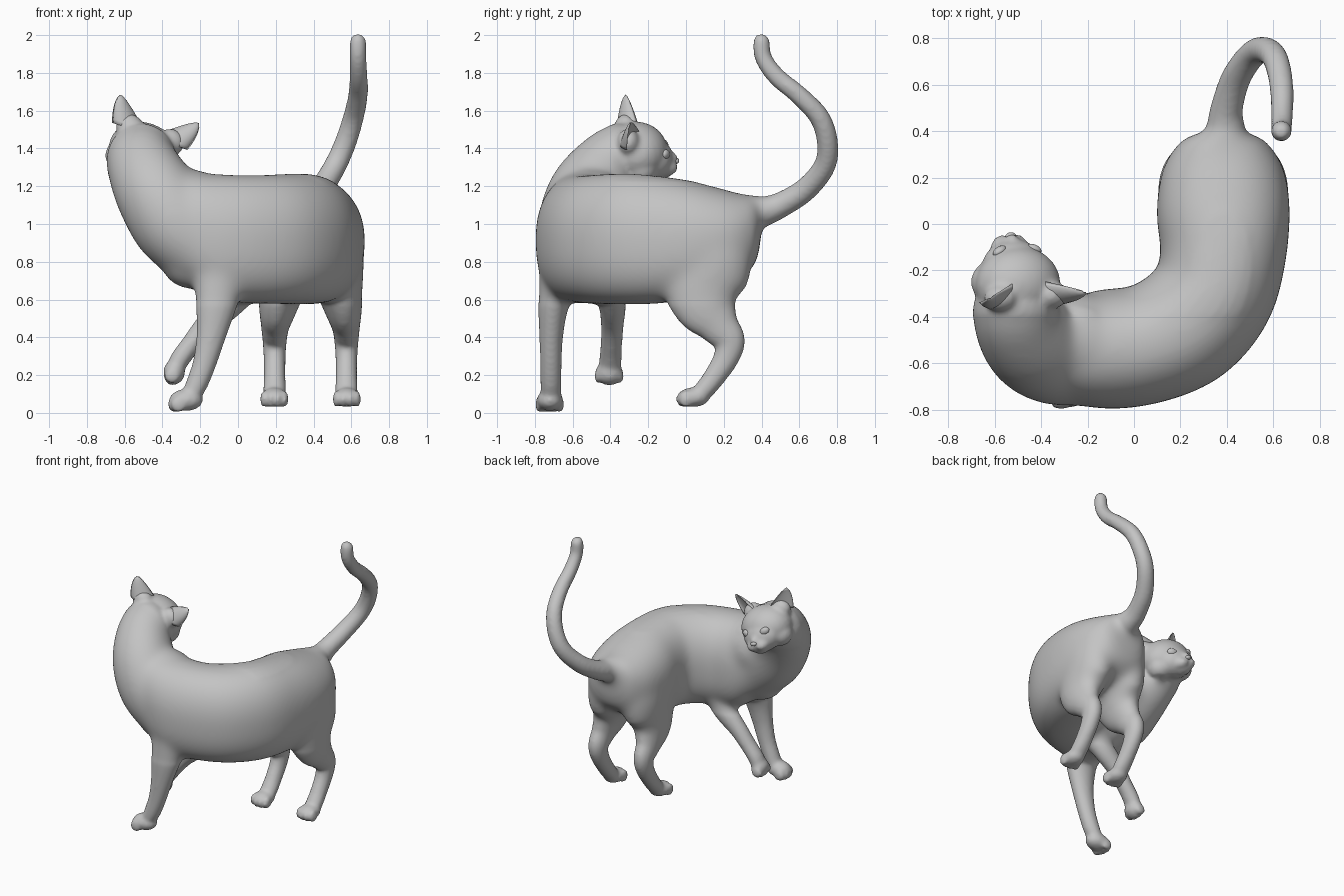
import bpy, bmesh, math
from mathutils import Vector, Matrix

fur = bpy.data.materials.new("grey")
fur.diffuse_color = (0.55, 0.55, 0.55, 1)


def finish(bm, name):
    bmesh.ops.recalc_face_normals(bm, faces=bm.faces)
    me = bpy.data.meshes.new(name)
    bm.to_mesh(me)
    bm.free()
    me.materials.append(fur)
    for p in me.polygons:
        p.use_smooth = True
    ob = bpy.data.objects.new(name, me)
    bpy.context.collection.objects.link(ob)
    return ob


def blend(ob, voxel, light, heavy, is_trunk):
    """Fuse overlapping parts, soften all lightly and the trunk strongly."""
    r = ob.modifiers.new("fuse", 'REMESH')
    r.mode = 'VOXEL'
    r.voxel_size = voxel
    bpy.context.view_layer.update()
    bm = bmesh.new()
    bm.from_object(ob, bpy.context.evaluated_depsgraph_get())
    ob.modifiers.clear()
    trunk = [v for v in bm.verts if is_trunk(v.co)]
    for verts, times in ((trunk, heavy), (bm.verts[:], light)):
        for _ in range(times):
            bmesh.ops.smooth_vert(bm, verts=verts, factor=0.5, use_axis_x=True,
                                  use_axis_y=True, use_axis_z=True)
    for f in bm.faces:
        f.smooth = True
        f.material_index = 0
    bm.to_mesh(ob.data)
    bm.free()


def catmull(a, b, c, d, t):
    return [0.5 * (2 * q + (r - p) * t + (2 * p - 5 * q + 4 * r - s) * t * t
                   + (3 * q - p - 3 * r + s) * t ** 3) for p, q, r, s in zip(a, b, c, d)]


def tube(bm, rows, ref, steps=5, n=28, flat=False, top=1.0, low=1.0):
    """Loft ovals through rows of (x, y, z, half width, half height along ref).
    top and low below 1 make the upper and lower halves boxier."""
    pts = []
    for i in range(len(rows) - 1):
        q = [rows[max(i - 1, 0)], rows[i], rows[i + 1], rows[min(i + 2, len(rows) - 1)]]
        pts += [catmull(*q, k / steps) for k in range(steps)]
    pts.append(rows[-1])
    rings = []
    for i, p in enumerate(pts):
        tan = Vector(pts[min(i + 1, len(pts) - 1)][:3]) - Vector(pts[max(i - 1, 0)][:3])
        if flat:
            tan.z = 0
        tan.normalize()
        side = tan.cross(Vector(ref)).normalized()
        up = side.cross(tan)
        ring = []
        for k in range(n):
            a = 2 * math.pi * k / n
            c, s = math.cos(a), math.sin(a)
            e = top if s > 0 else low
            c, s = math.copysign(abs(c) ** e, c), math.copysign(abs(s) ** e, s)
            ring.append(bm.verts.new(Vector(p[:3]) + side * p[3] * c + up * p[4] * s))
        rings.append(ring)
    for r, s in zip(rings, rings[1:]):
        for k in range(n):
            bm.faces.new((r[k], r[(k + 1) % n], s[(k + 1) % n], s[k]))
    bm.faces.new(rings[0])
    bm.faces.new(rings[-1])


def ball(bm, centre, radii, frame=Matrix()):
    m = frame @ Matrix.Translation(centre) @ Matrix.Diagonal((*radii, 1))
    bmesh.ops.create_uvsphere(bm, u_segments=24, v_segments=16, radius=1, matrix=m)


body = bmesh.new()
Y, Z = (0, 1, 0), (0, 0, 1)

# torso, bent from the rump round to the chest
tube(body, [
    (0.385, 0.395, 1.00, 0.10, 0.10), (0.385, 0.365, 0.965, 0.175, 0.18),
    (0.385, 0.28, 0.935, 0.242, 0.228), (0.385, 0.18, 0.925, 0.275, 0.265),
    (0.385, 0.04, 0.92, 0.288, 0.305),
    (0.385, -0.12, 0.915, 0.273, 0.335), (0.345, -0.30, 0.92, 0.263, 0.346),
    (0.22, -0.44, 0.92, 0.268, 0.344), (0.05, -0.52, 0.92, 0.258, 0.340),
    (-0.13, -0.54, 0.93, 0.258, 0.335), (-0.28, -0.545, 0.99, 0.22, 0.28),
    (-0.42, -0.53, 1.05, 0.13, 0.17)], Z, n=40, flat=True, top=0.92, low=0.76)

# neck rising from the chest to the back of the head, withers and breast
tube(body, [
    (-0.18, -0.55, 0.85, 0.21, 0.22), (-0.32, -0.55, 1.00, 0.24, 0.235),
    (-0.43, -0.51, 1.16, 0.222, 0.222), (-0.50, -0.42, 1.30, 0.195, 0.19),
    (-0.515, -0.32, 1.39, 0.168, 0.16), (-0.515, -0.25, 1.42, 0.1, 0.1)], Y)
ball(body, (-0.25, -0.51, 1.075), (0.22, 0.215, 0.215))
ball(body, (-0.26, -0.56, 0.81), (0.15, 0.16, 0.155))

# tail
tube(body, [
    (0.39, 0.27, 1.02, 0.10, 0.10), (0.39, 0.37, 1.06, 0.098, 0.096),
    (0.395, 0.42, 1.07, 0.08, 0.083),
    (0.40, 0.50, 1.10, 0.068, 0.07), (0.44, 0.63, 1.18, 0.062, 0.064),
    (0.51, 0.73, 1.30, 0.058, 0.06), (0.565, 0.75, 1.42, 0.056, 0.058),
    (0.61, 0.71, 1.56, 0.054, 0.055), (0.635, 0.60, 1.68, 0.05, 0.052),
    (0.638, 0.48, 1.78, 0.048, 0.048), (0.635, 0.41, 1.88, 0.045, 0.045),
    (0.635, 0.40, 1.97, 0.043, 0.043), (0.635, 0.40, 2.004, 0.022, 0.022)], (1, 0, 0))

# hind legs, mirrored about the rump centre line
for s in (-1, 1):
    c = 0.384
    profile = [(0.11, 0.14, 1.00, 0.12, 0.16), (0.13, 0.14, 0.85, 0.15, 0.215),
               (0.15, 0.10, 0.68, 0.13, 0.225),
               (0.172, 0.115, 0.56, 0.102, 0.175), (0.187, 0.175, 0.46, 0.075, 0.11),
               (0.19, 0.230, 0.38, 0.064, 0.084), (0.19, 0.212, 0.29, 0.058, 0.068),
               (0.19, 0.15, 0.19, 0.057, 0.058), (0.19, 0.09, 0.115, 0.06, 0.052),
               (0.19, 0.05, 0.085, 0.05, 0.045)]
    tube(body, [(c + s * p[0], *p[1:]) for p in profile], Y)
    x = c + s * 0.192
    ball(body, (x, 0.04, 0.083), (0.07, 0.085, 0.052))
    for o in (-0.055, -0.019, 0.019, 0.055):
        ball(body, (x + o, -0.02 + abs(o) * 0.4, 0.073), (0.02, 0.042, 0.045))

# planted front leg
tube(body, [
    (-0.08, -0.60, 1.00, 0.12, 0.12), (-0.085, -0.63, 0.85, 0.14, 0.13),
    (-0.10, -0.66, 0.72, 0.145, 0.12),
    (-0.115, -0.70, 0.58, 0.112, 0.084), (-0.14, -0.713, 0.42, 0.08, 0.064),
    (-0.175, -0.715, 0.27, 0.063, 0.057), (-0.215, -0.715, 0.16, 0.058, 0.056),
    (-0.25, -0.715, 0.09, 0.05, 0.055)], Y)
ball(body, (-0.275, -0.72, 0.068), (0.09, 0.07, 0.058))
for o in (-0.055, -0.019, 0.019, 0.055):
    ball(body, (-0.342 + abs(o) * 0.5, -0.722 + o, 0.045), (0.042, 0.021, 0.045))

# lifted front leg with hanging paw
tube(body, [
    (0.03, -0.41, 0.68, 0.10, 0.09), (-0.06, -0.39, 0.57, 0.082, 0.072),
    (-0.17, -0.39, 0.46, 0.062, 0.06), (-0.25, -0.395, 0.36, 0.054, 0.057),
    (-0.31, -0.40, 0.28, 0.052, 0.06), (-0.335, -0.405, 0.22, 0.045, 0.06)], Y)
ball(body, (-0.338, -0.407, 0.215), (0.058, 0.072, 0.065))
for o in (-0.057, -0.019, 0.019, 0.057):
    ball(body, (-0.348, -0.407 + o, 0.178 + abs(o) * 0.3), (0.042, 0.021, 0.04))

# head frame: local x across the face, y towards the nose, z to the crown
fwd = Vector((-0.08, 1, -0.05)).normalized()
up = Vector((0.34, 0, 0.94))
right = fwd.cross(up).normalized()
up = right.cross(fwd)
head = Matrix.Translation((-0.5, -0.26, 1.385)) @ Matrix((right, fwd, up)).transposed().to_4x4()

# skull, face, chin, nose bridge, muzzle pads, cheeks, ear roots
ball(body, (0, 0, 0), (0.188, 0.165, 0.152), head)
ball(body, (0, 0.08, -0.035), (0.142, 0.115, 0.112), head)
ball(body, (0, 0.13, -0.1), (0.065, 0.07, 0.045), head)
ball(body, (0, 0.145, -0.03), (0.038, 0.079, 0.042), head)
for s in (-1, 1):
    ball(body, (s * 0.033, 0.155, -0.07), (0.053, 0.066, 0.045), head)
    ball(body, (s * 0.1, 0.02, -0.06), (0.088, 0.09, 0.085), head)
    ball(body, (s * 0.115, -0.06, 0.09), (0.075, 0.06, 0.07), head)
blend(finish(body, "body"), 0.0125, 4, 40, lambda p: p.z > 0.57 and p.y < 0.42
      and (p.z < 1.22 or p.y < -0.4))

# ears: crescent shells tapering to a point, open to the front
for s, name in ((-1, "left_ear"), (1, "right_ear")):
    bm = bmesh.new()
    n, rows = 10, 9
    turn = Matrix.Rotation(-s * math.radians(25), 3, 'Z')
    rings = []
    for i in range(rows):
        t = i / (rows - 1)
        w = 0.1 * (1 - t) ** 0.8 * (1 + 0.3 * t) + 0.008
        d = 0.065 * (1 - t) ** 0.8 + 0.008
        mid = Vector((s * (0.115 + 0.1 * t), -0.025 - 0.035 * t, 0.08 + 0.155 * t))
        ring = []
        for k in range(2 * n):
            a = math.pi * k / n
            depth = -d * math.sin(a) if k <= n else 0.4 * d * math.sin(a)
            p = mid + turn @ Vector((w * math.cos(a), depth, 0))
            ring.append(bm.verts.new(head @ p))
        rings.append(ring)
    for a, b in zip(rings, rings[1:]):
        for k in range(2 * n):
            j = (k + 1) % (2 * n)
            bm.faces.new((a[k], a[j], b[j], b[k]))
    bm.faces.new(rings[0])
    bm.faces.new(rings[-1])
    finish(bm, name)

# eyes and nose
for s, name in ((-1, "left_eye"), (1, "right_eye")):
    bm = bmesh.new()
    tilt = head @ Matrix.Translation((s * 0.078, 0.147, 0.018)) @ Matrix.Rotation(-s * 0.45, 4, 'Z') \
        @ Matrix.Rotation(-s * 0.25, 4, 'Y')
    ball(bm, (0, 0, 0), (0.035, 0.02, 0.026), tilt)
    finish(bm, name)
bm = bmesh.new()
ball(bm, (0, 0.212, -0.042), (0.024, 0.016, 0.015), head)
finish(bm, "nose")
